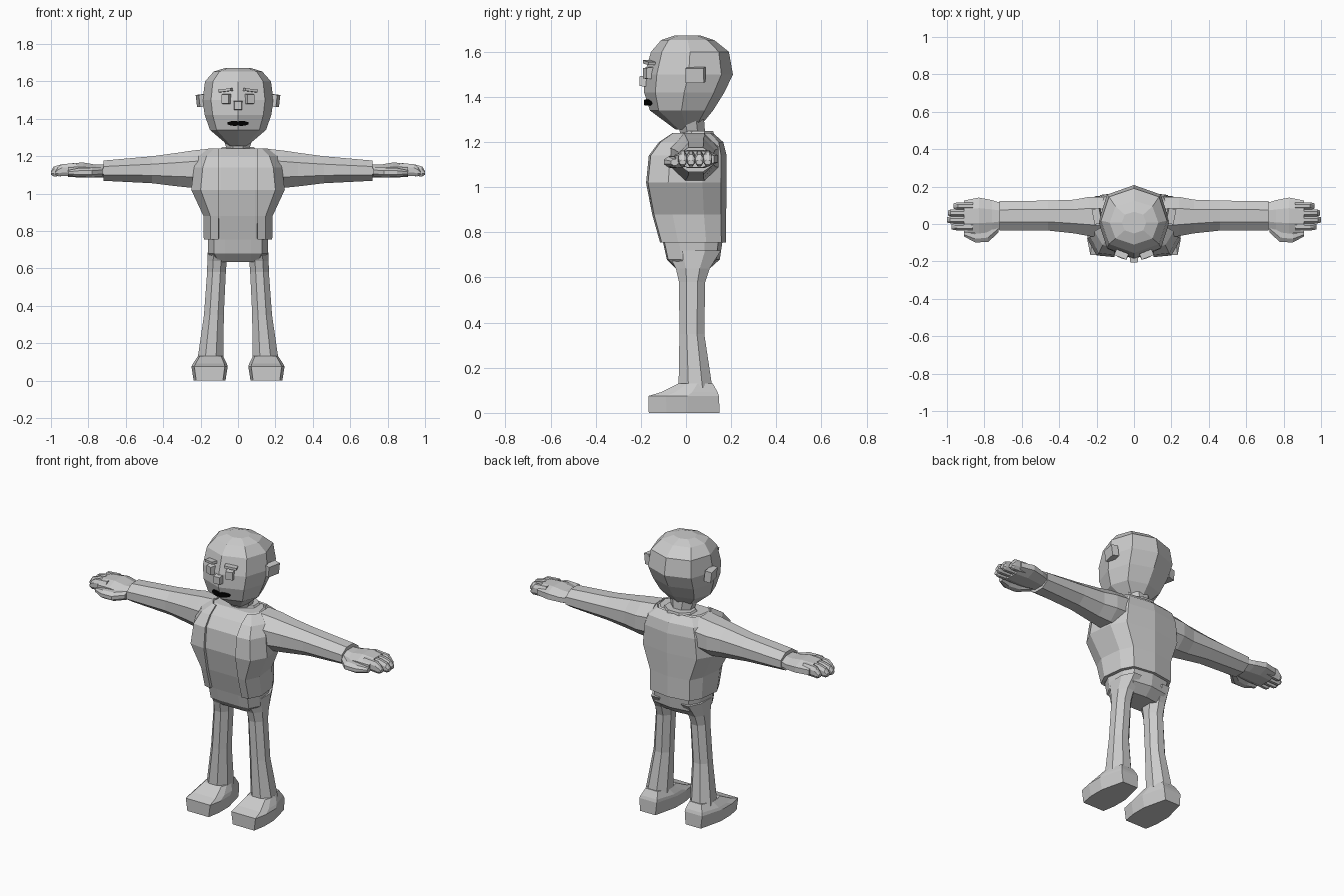
import bpy, bmesh, math
from mathutils import Matrix, Vector

if "Cube" in bpy.data.objects:
    bpy.data.objects.remove(bpy.data.objects["Cube"])


def material(name, color):
    mat = bpy.data.materials.new(name)
    mat.use_nodes = True
    mat.diffuse_color = color
    mat.node_tree.nodes["Principled BSDF"].inputs["Base Color"].default_value = color
    return mat


GREY = material("plain grey", (0.6, 0.6, 0.6, 1))
BLACK = material("black", (0.0, 0.0, 0.0, 1))


def finish(name, bm, mat):
    bmesh.ops.recalc_face_normals(bm, faces=bm.faces)
    mesh = bpy.data.meshes.new(name)
    bm.to_mesh(mesh)
    bm.free()
    mesh.materials.append(mat)
    obj = bpy.data.objects.new(name, mesh)
    bpy.context.collection.objects.link(obj)
    return obj


def loft(name, rings, mat=GREY, closed=True, side=1):
    """Skin a row of point rings; side=-1 mirrors the part across x."""
    bm = bmesh.new()
    rows = [[bm.verts.new((side * x, y, z)) for x, y, z in ring] for ring in rings]
    count = len(rows[0])
    for low, high in zip(rows, rows[1:]):
        for i in range(count if closed else count - 1):
            j = (i + 1) % count
            bm.faces.new((low[i], low[j], high[j], high[i]))
    if closed:
        bm.faces.new(rows[0])
        bm.faces.new(rows[-1])
    return finish(name, bm, mat)


def octagon():
    """Eight-sided outline with flat sides reaching 1."""
    r = 1 / math.cos(math.pi / 8)
    return [(r * math.cos((k + 0.5) * math.pi / 4), r * math.sin((k + 0.5) * math.pi / 4))
            for k in range(8)]


def upright(stations, outline=None):
    """Rings stacked in z from (z, cx, cy, rx, ry)."""
    return [[(cx + u * rx, cy + v * ry, z) for u, v in outline or octagon()]
            for z, cx, cy, rx, ry in stations]


def sideways(stations):
    """Rings strung along x from (x, cy, cz, ry, rz)."""
    return [[(x, cy + u * ry, cz + v * rz) for u, v in octagon()]
            for x, cy, cz, ry, rz in stations]


def box(name, center, size, turn=0, roll=0, taper=1, mat=GREY):
    bm = bmesh.new()
    bmesh.ops.create_cube(bm, size=1)
    for v in bm.verts:
        if v.co.y < 0:
            v.co.x *= taper
            v.co.z *= taper
    spin = Matrix.Rotation(turn, 4, "Z") @ Matrix.Rotation(roll, 4, "Y")
    bm.transform(Matrix.Translation(Vector(center)) @ spin @ Matrix.Diagonal((*size, 1)))
    return finish(name, bm, mat)


# Torso outline: half from front opening round to the middle of the back
HALF = [(0.8, -0.95), (1, -0.45), (0.92, 0.4), (0.72, 0.86)]
TORSO = [(0.755, 0.183, -0.115, 0.177), (0.88, 0.185, -0.15, 0.178),
         (1.02, 0.25, -0.177, 0.18), (1.14, 0.235, -0.165, 0.18),
         (1.20, 0.21, -0.12, 0.165), (1.24, 0.16, -0.06, 0.12)]


def torso_ring(z, w, front, back, opening=0.105):
    mid, depth = (front + back) / 2, (back - front) / 2
    half = [(opening, front, z)] + [(u * w, mid + v * depth, z) for u, v in HALF]
    return half + [(0, back, z)] + [(-x, y, zz) for x, y, zz in reversed(half)]


# Open jacket and the shirt inside it
jacket = loft("jacket", [torso_ring(*level) for level in TORSO], closed=False)
shell = jacket.modifiers.new("thickness", "SOLIDIFY")
shell.thickness = 0.018
shell.offset = -1
loft("shirt", [torso_ring(z, w - 0.016, f + 0.012, b - 0.016, 0.09) for z, w, f, b in TORSO])

# Trouser hips
loft("hips", [torso_ring(z, w, f, b, 0.07) for z, w, f, b in
              [(0.635, 0.13, -0.04, 0.1), (0.68, 0.16, -0.085, 0.15),
               (0.77, 0.162, -0.105, 0.163)]])

# Neck and collar
loft("neck", upright([(1.18, 0, 0.03, 0.075, 0.07), (1.235, 0, 0.03, 0.06, 0.055),
                      (1.30, 0, 0.02, 0.08, 0.06)]))
loft("collar", upright([(1.20, 0, 0.04, 0.12, 0.09), (1.25, 0, 0.055, 0.085, 0.065)]))

# Head: faceted shell with a ridge down the middle of the face
HEAD = [(1.255, 0.05, -0.045, 0.05), (1.34, 0.15, -0.16, 0.12),
        (1.42, 0.178, -0.186, 0.17), (1.50, 0.19, -0.184, 0.208),
        (1.60, 0.176, -0.155, 0.19), (1.652, 0.13, -0.11, 0.125),
        (1.672, 0.065, -0.05, 0.065)]
ROUND = [(0, -1), (0.76, -0.72), (1, 0), (0.76, 0.74), (0, 1),
         (-0.76, 0.74), (-1, 0), (-0.76, -0.72)]
loft("head", upright([(z, 0, (f + b) / 2, w, (b - f) / 2) for z, w, f, b in HEAD], ROUND))

# Face details
box("nose", (0, -0.19, 1.47), (0.046, 0.034, 0.05), taper=0.85)
lip = [(-0.055, 0.006), (-0.035, 0.012), (-0.012, 0.014), (0, 0.009),
       (0.012, 0.014), (0.035, 0.012), (0.055, 0.006)]
loft("moustache", [[(x, y + abs(x) * 0.35, 1.375 + s * r)
                    for y, s in [(-0.187, -1), (-0.187, 1), (-0.155, 1), (-0.155, -1)]]
                   for x, r in lip], BLACK)

for side, label in ((1, "left"), (-1, "right")):
    box(label + "_eye", (side * 0.063, -0.167, 1.505), (0.046, 0.034, 0.055),
        side * 0.36, taper=0.85)
    box(label + "_eyebrow", (side * 0.067, -0.163, 1.552), (0.07, 0.034, 0.014),
        side * 0.36, side * 0.12)
    box(label + "_ear", (side * 0.195, 0.042, 1.497), (0.04, 0.082, 0.065),
        side * -0.2, side * 0.12)

    # Sleeve from shoulder to cuff
    loft(label + "_sleeve", sideways([
        (0.15, 0.035, 1.135, 0.11, 0.105), (0.24, 0.04, 1.13, 0.105, 0.1),
        (0.32, 0.04, 1.128, 0.09, 0.09), (0.46, 0.045, 1.127, 0.08, 0.072),
        (0.72, 0.043, 1.122, 0.079, 0.054)]), side=side)

    # Hand: palm, thumb and four fingers
    loft(label + "_palm", sideways([
        (0.70, 0.043, 1.12, 0.066, 0.036), (0.76, 0.043, 1.12, 0.085, 0.034),
        (0.83, 0.045, 1.126, 0.096, 0.04), (0.91, 0.04, 1.124, 0.085, 0.036)]), side=side)
    loft(label + "_thumb", sideways([
        (0.725, -0.01, 1.115, 0.035, 0.025), (0.78, -0.055, 1.112, 0.042, 0.026),
        (0.85, -0.066, 1.112, 0.032, 0.024), (0.91, -0.05, 1.11, 0.016, 0.014)]), side=side)
    for k, tip in enumerate((0.975, 1.0, 0.995, 0.965)):
        y = -0.015 + k * 0.037
        loft(f"{label}_finger_{k + 1}", sideways([
            (0.86, y, 1.13, 0.022, 0.033), (0.94, y, 1.125, 0.019, 0.032),
            (tip - 0.015, y, 1.118, 0.018, 0.026), (tip, y, 1.11, 0.014, 0.01)]), side=side)

    # Trouser leg, then the wedge-shaped shoe
    loft(label + "_leg", upright([
        (0.11, 0.147, 0.042, 0.07, 0.075), (0.35, 0.129, 0.026, 0.053, 0.055),
        (0.58, 0.115, 0.027, 0.05, 0.058), (0.64, 0.112, 0.03, 0.052, 0.075),
        (0.72, 0.1, 0.035, 0.06, 0.12)]), side=side)
    sole = [(-0.84, -1), (0.84, -1), (1, -0.5), (1, 0.1), (0.6, 1),
            (-0.6, 1), (-1, 0.1), (-1, -0.5)]
    loft(label + "_shoe", upright([
        (0, 0.152, -0.008, 0.085, 0.157), (0.075, 0.152, -0.01, 0.097, 0.156),
        (0.092, 0.15, 0.015, 0.09, 0.125), (0.13, 0.147, 0.043, 0.068, 0.076)], sole), side=side)
